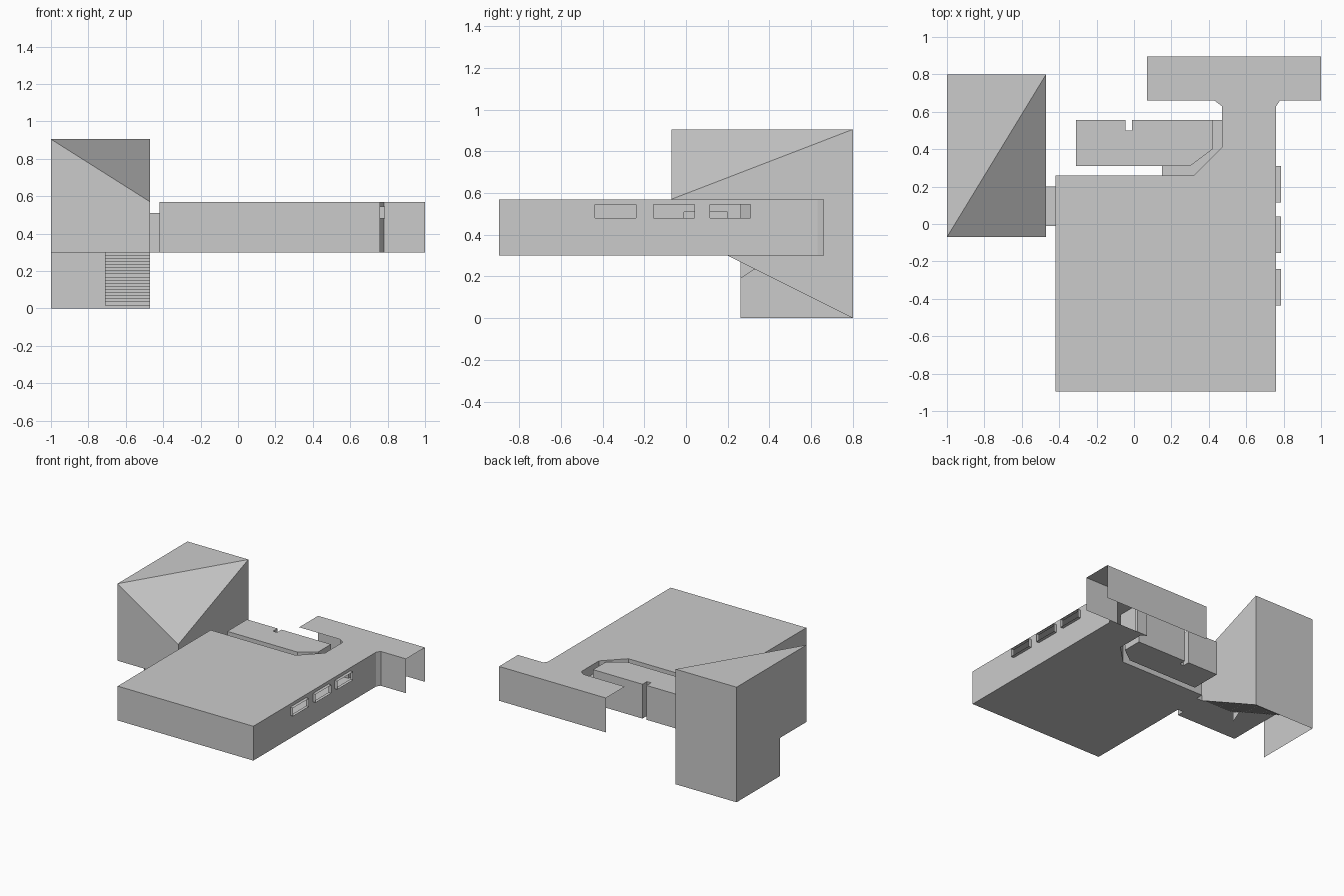
import bpy, bmesh

if "Cube" in bpy.data.objects:
    bpy.data.objects.remove(bpy.data.objects["Cube"])

LOW, HIGH = 0.30, 0.57      # floor and ceiling of the raised storey


def build(name, faces):
    """One flat-shaded object from a list of polygons."""
    bm = bmesh.new()
    for pts in faces:
        bm.faces.new([bm.verts.new(p) for p in pts])
    bmesh.ops.remove_doubles(bm, verts=bm.verts, dist=0.0005)
    mesh = bpy.data.meshes.new(name)
    bm.to_mesh(mesh)
    bm.free()
    ob = bpy.data.objects.new(name, mesh)
    bpy.context.collection.objects.link(ob)
    return ob


def flat(pts, z):
    return [(x, y, z) for x, y in pts]


def side(x, pts):
    return [(x, y, z) for y, z in pts]


def walls(pts, z0=LOW, z1=HIGH, closed=False):
    ring = pts + pts[:1] if closed else pts
    return [[(*a, z0), (*b, z0), (*b, z1), (*a, z1)] for a, b in zip(ring, ring[1:])]


# main hall: roof, floor, walls
neck_right = [(0.76, -0.895), (0.76, 0.63), (0.78, 0.66), (1.0, 0.66)]
neck_left = [(0.43, 0.66), (0.47, 0.63), (0.47, 0.41), (0.32, 0.26), (-0.42, 0.26)]
corner = (-0.42, -0.895)
roof = [corner] + neck_right + [(1.0, 0.895), (0.07, 0.895), (0.07, 0.66)] + neck_left
floor = [corner] + neck_right[:3] + neck_left
build("hall_roof", [flat(roof, HIGH)])
build("hall_floor", [flat(floor[::-1], LOW)])
build("hall_walls", walls([corner, (0.76, -0.895)]) + walls(neck_right[1:]) + walls(neck_left))
build("hall_rear_wall", walls([(1.0, 0.895), (0.07, 0.895)]))

# hall left wall with a doorway
door = [(0.20, LOW), (0.20, 0.51), (-0.01, 0.51), (-0.01, LOW)]
build("hall_left_wall", [side(-0.42, [(-0.895, LOW), (-0.895, HIGH), (0.26, HIGH), (0.26, LOW)] + door)])

# hall right wall with three window openings and projecting frames
WZ0, WZ1 = 0.48, 0.545
windows = [(-0.435, -0.24), (-0.155, 0.04), (0.115, 0.31)]
ys = [-0.895] + [y for w in windows for y in w] + [0.63]
strips = []
for i, (a, b) in enumerate(zip(ys, ys[1:])):
    spans = [(LOW, WZ0), (WZ1, HIGH)] if i % 2 else [(LOW, HIGH)]
    for z0, z1 in spans:
        strips.append(side(0.76, [(a, z0), (b, z0), (b, z1), (a, z1)]))
build("hall_right_wall", strips)
for i, (a, b) in enumerate(windows):
    ring = [(a, WZ0), (b, WZ0), (b, WZ1), (a, WZ1)]
    build(f"window_frame_{i + 1}", [
        [(0.76, *p), (0.785, *p), (0.785, *q), (0.76, *q)]
        for p, q in zip(ring, ring[1:] + ring[:1])])

# door jambs in the neck
build("neck_jambs", walls([(0.47, 0.63), (0.52, 0.63), (0.52, 0.66), (0.43, 0.66)])
      + walls([(0.76, 0.63), (0.71, 0.63), (0.71, 0.66), (0.78, 0.66)]))

# side room with notch, and the lowered strip that joins it to the hall
room = [(-0.31, 0.31), (0.30, 0.31), (0.42, 0.40), (0.42, 0.555), (-0.01, 0.555),
        (-0.01, 0.50), (-0.045, 0.50), (-0.045, 0.555), (-0.31, 0.555)]
build("side_room", [flat(room, HIGH), flat(room[::-1], LOW)] + walls(room, closed=True))
strip = [(0.15, 0.26), (0.32, 0.26), (0.47, 0.41), (0.47, 0.555),
         (0.42, 0.555), (0.42, 0.40), (0.30, 0.31), (0.15, 0.31)]
build("joining_strip", [flat(strip, 0.495)])
build("neck_left_wall_end", walls([(0.47, 0.63), (0.47, 0.555)]))

# tunnel between the hall and the tower
build("tunnel", [[(-0.47, *p), (-0.42, *p), (-0.42, *q), (-0.47, *q)]
                 for p, q in zip(door, door[1:] + door[:1])])

# tower: slanted roof and walls
X0, X1, Y0, Y1, TOP = -1.0, -0.47, -0.07, 0.80, 0.905
build("tower_roof", [
    [(X0, Y0, TOP), (X1, Y1, TOP), (X0, Y1, TOP)],
    [(X0, Y0, TOP), (X1, Y0, HIGH), (X1, Y1, TOP)]])
build("tower_front_wall", [[(X0, Y0, LOW), (X1, Y0, LOW), (X1, Y0, HIGH), (X0, Y0, TOP)]])
build("tower_back_wall", walls([(X1, Y1), (X0, Y1)], 0, TOP))
build("tower_left_wall", [side(X0, [(Y0, TOP), (Y1, TOP), (Y1, 0), (0.26, 0), (0.26, LOW), (Y0, LOW)])])
build("tower_right_wall", [side(X1, [(Y0, LOW), (Y0, HIGH), (Y1, TOP), (Y1, 0)] + door)])
SX = -0.71
build("tower_floor", [flat([(X0, Y0), (X0, Y1), (SX, Y1), (SX, 0.20), (X1, 0.20), (X1, Y0)], LOW)])

# stairs leading down inside the tower
n = 18
steps = []
for i in range(n):
    y, z = 0.20 + 0.60 * i / n, LOW * (1 - i / n)
    y2, z2 = y + 0.60 / n, z - LOW / n
    steps.append([(SX, y, z), (X1, y, z), (X1, y2, z), (SX, y2, z)])
    steps.append([(SX, y2, z), (X1, y2, z), (X1, y2, z2), (SX, y2, z2)])
build("stairs", steps)
build("stair_bracket", [side(SX, [(0.26, 0.27), (0.26, 0.19), (0.33, 0.235)])])
